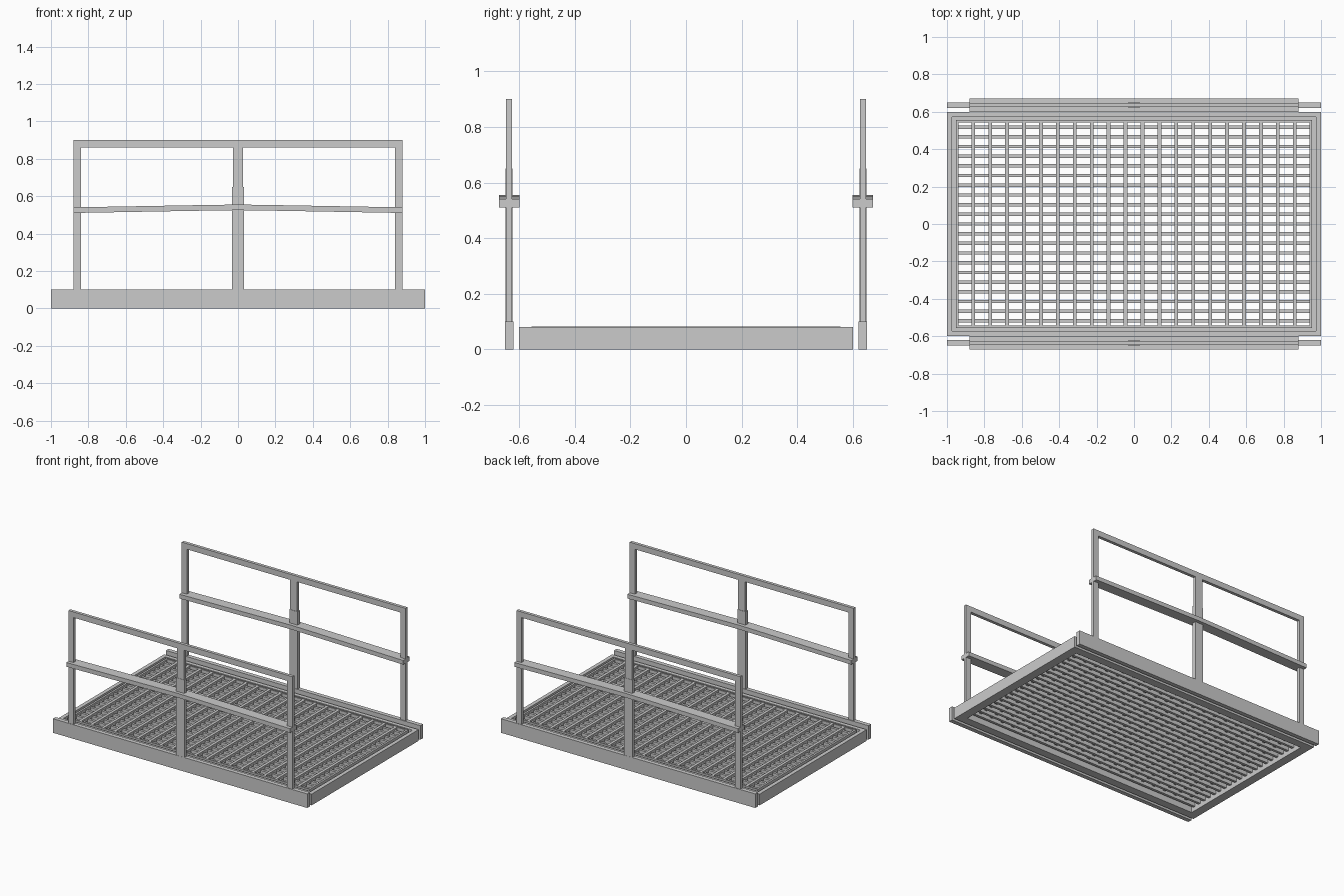
import bpy, bmesh

if "Cube" in bpy.data.objects:
    bpy.data.objects.remove(bpy.data.objects["Cube"])


def boxes(name, items):
    """One object from boxes given as (x0, x1, y0, y1, z0, z1)."""
    bm = bmesh.new()
    for x0, x1, y0, y1, z0, z1 in items:
        vs = bmesh.ops.create_cube(bm, size=1)["verts"]
        for v in vs:
            v.co.x = x1 if v.co.x > 0 else x0
            v.co.y = y1 if v.co.y > 0 else y0
            v.co.z = z1 if v.co.z > 0 else z0
    return finish(name, bm)


def finish(name, bm):
    me = bpy.data.meshes.new(name)
    bm.to_mesh(me)
    bm.free()
    ob = bpy.data.objects.new(name, me)
    bpy.context.collection.objects.link(ob)
    return ob


def ring(name, ox, oy, ix, iy, z0, z1):
    """Rectangular frame with mitred corners."""
    bm = bmesh.new()
    corners = [(-1, -1), (1, -1), (1, 1), (-1, 1)]
    loops = [[bm.verts.new((sx * a, sy * b, z)) for sx, sy in corners]
             for a, b, z in ((ox, oy, z0), (ox, oy, z1), (ix, iy, z1), (ix, iy, z0))]
    for k in range(4):
        a, b = loops[k], loops[(k + 1) % 4]
        for i in range(4):
            j = (i + 1) % 4
            bm.faces.new((a[i], a[j], b[j], b[i]))
    bmesh.ops.recalc_face_normals(bm, faces=bm.faces)
    return finish(name, bm)


# Platform frame: upright wall with an inward bottom ledge
ring("frame_wall", 1.0, 0.6, 0.972, 0.572, 0, 0.08)
ring("frame_ledge", 0.972, 0.572, 0.938, 0.543, 0, 0.03)
ring("grating_border", 0.952, 0.555, 0.938, 0.543, 0.03, 0.083)

# Grating: long bars along x, cross bars along y
NX, NY = 21, 21
px, py = 0.0905, 0.0518
boxes("grating_long_bars",
      [(-0.94, 0.94, y - 0.009, y + 0.009, 0.03, 0.07)
       for y in [(i - NY / 2 + 0.5) * py for i in range(NY)]])
boxes("grating_cross_bars",
      [(x - 0.01, x + 0.01, -0.545, 0.545, 0.05, 0.083)
       for x in [(i - (NX - 1) / 2 + 0.5) * px for i in range(-1, NX)] if abs(x) < 0.93])

# Guard rails on both long sides
for side, s in (("front", -1), ("back", 1)):
    def span(a, b):
        return tuple(sorted((s * a, s * b)))

    boxes(side + "_toe_board", [(-1, 1, *span(0.62, 0.65), 0, 0.1)])
    y0, y1 = span(0.625, 0.647)
    boxes(side + "_rail_frame", [
        (-0.88, -0.84, y0, y1, 0.1, 0.9),
        (0.84, 0.88, y0, y1, 0.1, 0.9),
        (-0.84, 0.84, y0, y1, 0.86, 0.9)])
    boxes(side + "_middle_post", [
        (-0.032, 0.032, *span(0.623, 0.649), 0.1, 0.65),
        (-0.028, 0.028, y0, y1, 0.65, 0.86)])

    # Middle rail, bowed slightly upward at its centre
    bm = bmesh.new()
    ya, yb = span(0.598, 0.672)
    rings = []
    for x, z in ((-0.88, 0.51), (-0.2, 0.522), (0, 0.525), (0.2, 0.522), (0.88, 0.51)):
        rings.append([bm.verts.new((x, y, z + h))
                      for y, h in ((ya, 0), (yb, 0), (yb, 0.03), (ya, 0.03))])
    for a, b in zip(rings, rings[1:]):
        for i in range(4):
            j = (i + 1) % 4
            bm.faces.new((a[i], a[j], b[j], b[i]))
    bm.faces.new(rings[0])
    bm.faces.new(rings[-1])
    bmesh.ops.recalc_face_normals(bm, faces=bm.faces)
    finish(side + "_middle_rail", bm)
